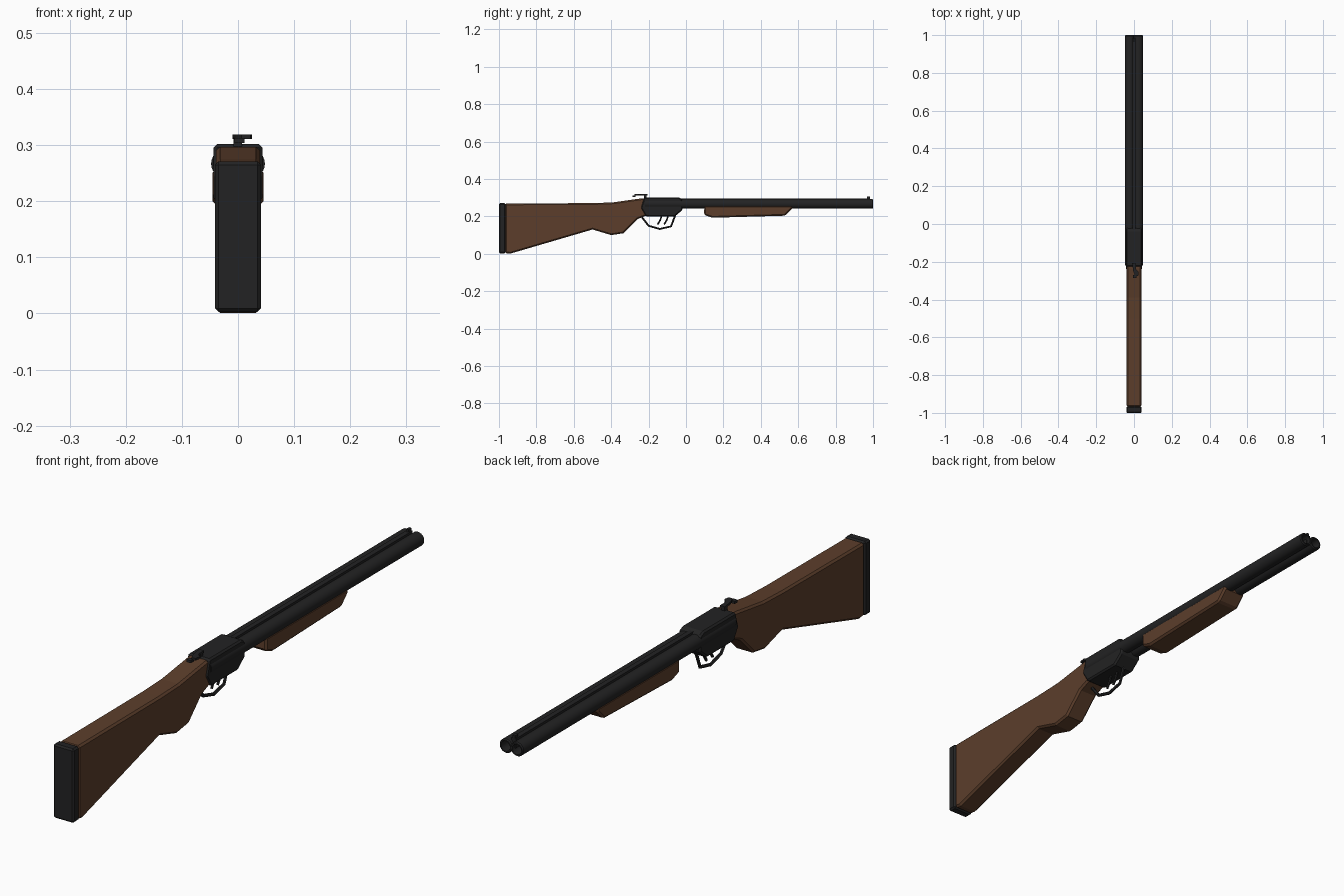
import bpy, bmesh, math
from mathutils import Vector

if "Cube" in bpy.data.objects:
    bpy.data.objects.remove(bpy.data.objects["Cube"])


def material(name, rgb):
    m = bpy.data.materials.new(name)
    m.diffuse_color = (*rgb, 1)
    m.use_nodes = True
    m.node_tree.nodes["Principled BSDF"].inputs["Base Color"].default_value = m.diffuse_color
    return m


WOOD = material("walnut_brown", (0.107, 0.048, 0.024))
STEEL = material("gunmetal_black", (0.0165, 0.0165, 0.017))


def finish(name, bm, mat, bevel=0):
    bmesh.ops.recalc_face_normals(bm, faces=bm.faces[:])
    me = bpy.data.meshes.new(name)
    bm.to_mesh(me)
    bm.free()
    me.materials.append(mat)
    ob = bpy.data.objects.new(name, me)
    bpy.context.collection.objects.link(ob)
    if bevel:
        mod = ob.modifiers.new("bevel", "BEVEL")
        mod.width = bevel
        mod.segments = 1
        mod.limit_method = 'ANGLE'
        mod.angle_limit = math.radians(40)
    return ob


def prism(name, profile, half, mat, bevel=0):
    """Side outline (y, z) extruded across x."""
    bm = bmesh.new()
    face = bm.faces.new([bm.verts.new((-half, y, z)) for y, z in profile])
    res = bmesh.ops.extrude_face_region(bm, geom=[face])
    verts = [v for v in res["geom"] if isinstance(v, bmesh.types.BMVert)]
    bmesh.ops.translate(bm, verts=verts, vec=(2 * half, 0, 0))
    return finish(name, bm, mat, bevel)


def box(name, x0, x1, y0, y1, z0, z1, mat, bevel=0):
    ob = prism(name, [(y0, z0), (y1, z0), (y1, z1), (y0, z1)], (x1 - x0) / 2, mat, bevel)
    ob.location.x = (x0 + x1) / 2
    return ob


def rod(name, points, radius, mat):
    """Low-poly bent rod along a path."""
    cu = bpy.data.curves.new(name, 'CURVE')
    cu.dimensions = '3D'
    cu.bevel_depth = radius
    cu.bevel_resolution = 1
    cu.use_fill_caps = True
    sp = cu.splines.new('POLY')
    sp.points.add(len(points) - 1)
    for p, co in zip(sp.points, points):
        p.co = (*co, 1)
        p.radius = 1
    sp.use_smooth = False
    cu.materials.append(mat)
    ob = bpy.data.objects.new(name, cu)
    bpy.context.collection.objects.link(ob)
    return ob


def barrel(name, x, z, y0, y1, r, bore, depth, n=24):
    """Tube outline spun around the y axis, with a recessed bore."""
    bm = bmesh.new()
    outline = [(r, y0), (r, y1 - 0.004), (r - 0.003, y1), (bore, y1), (bore, y1 - depth)]
    rings = [[bm.verts.new((x + q * math.cos(a), y, z + q * math.sin(a)))
              for a in (2 * math.pi * i / n for i in range(n))] for q, y in outline]
    for a, b in zip(rings, rings[1:]):
        for i in range(n):
            j = (i + 1) % n
            bm.faces.new((a[i], a[j], b[j], b[i]))
    bm.faces.new(rings[0])
    bm.faces.new(rings[-1])
    ob = finish(name, bm, STEEL)
    bpy.context.view_layer.objects.active = ob
    ob.select_set(True)
    bpy.ops.object.shade_smooth_by_angle(angle=math.radians(35))
    ob.select_set(False)


# Wooden stock with pistol grip, and butt pad
prism("stock", [(-0.967, 0.004), (-0.94, 0.001), (-0.50, 0.13), (-0.40, 0.10),
                (-0.335, 0.11), (-0.26, 0.185), (-0.20, 0.21), (-0.20, 0.297),
                (-0.235, 0.297), (-0.39, 0.275), (-0.50, 0.271), (-0.967, 0.269)],
      0.039, WOOD, 0.007)
box("butt_pad", -0.041, 0.041, -1.0, -0.965, 0.003, 0.271, STEEL, 0.006)

# Receiver
prism("receiver", [(-0.225, 0.302), (-0.04, 0.302), (-0.02, 0.292), (-0.018, 0.235),
                   (-0.06, 0.20), (-0.215, 0.20), (-0.242, 0.245)],
      0.0435, STEEL, 0.006)

# Twin barrels, sighting rib and bead
for side, x in (("left", -0.0225), ("right", 0.0225)):
    barrel(side + "_barrel", x, 0.267, -0.22, 1.0, 0.0255, 0.018, 0.06)
box("sighting_rib", -0.009, 0.009, -0.03, 0.985, 0.262, 0.297, STEEL)
box("front_sight", -0.005, 0.005, 0.967, 0.985, 0.29, 0.306, STEEL)

# Wooden fore-end under the barrels
prism("fore_end", [(0.098, 0.258), (0.57, 0.258), (0.568, 0.242), (0.53, 0.204),
                   (0.14, 0.193), (0.097, 0.208)], 0.0455, WOOD, 0.007)

# Trigger guard and two triggers
rod("trigger_guard", [(0, -0.235, 0.195), (0, -0.20, 0.15), (0, -0.14, 0.133),
                      (0, -0.08, 0.147), (0, -0.058, 0.205)], 0.006, STEEL)
for label, y in (("rear", -0.13), ("front", -0.095)):
    rod(label + "_trigger", [(0, y, 0.205), (0, y - 0.008, 0.18), (0, y - 0.022, 0.157)],
        0.005, STEEL)

# Top lever: pivot and bent arm
box("lever_pivot", -0.008, 0.007, -0.225, -0.21, 0.295, 0.314, STEEL)
bm = bmesh.new()
arm = [(-0.01, -0.207), (0.009, -0.207), (0.01, -0.24), (0.025, -0.255), (0.022, -0.275),
       (0.006, -0.275), (-0.004, -0.25)]
face = bm.faces.new([bm.verts.new((x, y, 0.311)) for x, y in arm])
res = bmesh.ops.extrude_face_region(bm, geom=[face])
bmesh.ops.translate(bm, vec=(0, 0, 0.008),
                    verts=[v for v in res["geom"] if isinstance(v, bmesh.types.BMVert)])
finish("lever_arm", bm, STEEL)
box("lever_thumb_piece", -0.006, 0.012, -0.287, -0.27, 0.304, 0.313, STEEL)
